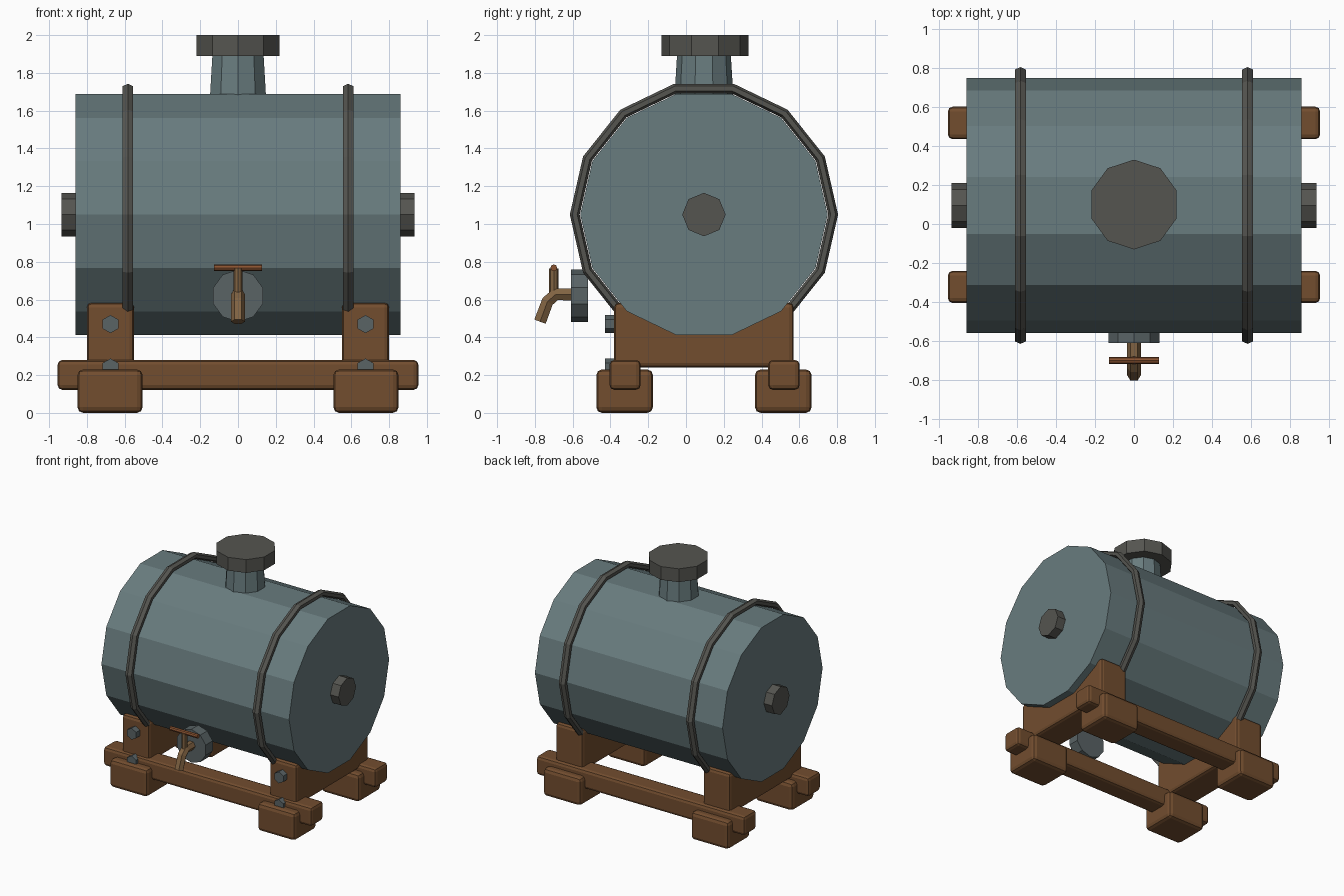
import bpy, bmesh
from math import radians
from mathutils import Matrix, Vector

if "Cube" in bpy.data.objects:
    bpy.data.objects.remove(bpy.data.objects["Cube"])


def material(name, rgb):
    m = bpy.data.materials.new(name)
    m.diffuse_color = (*rgb, 1)
    m.use_nodes = True
    m.node_tree.nodes["Principled BSDF"].inputs["Base Color"].default_value = m.diffuse_color
    return m


STEEL = material("blue_steel", (0.14, 0.20, 0.21))
IRON = material("dark_iron", (0.09, 0.09, 0.08))
BOLT = material("bolt_steel", (0.10, 0.125, 0.13))
WOOD = material("wood", (0.17, 0.075, 0.028))
BRASS = material("brass", (0.22, 0.125, 0.055))
COPPER = material("copper", (0.25, 0.085, 0.03))
CY, CZ = 0.095, 1.05          # tank axis


def add(name, bm, mat):
    bmesh.ops.recalc_face_normals(bm, faces=bm.faces)
    me = bpy.data.meshes.new(name)
    bm.to_mesh(me)
    bm.free()
    ob = bpy.data.objects.new(name, me)
    bpy.context.collection.objects.link(ob)
    me.materials.append(mat)
    return ob


def prism(name, axis, start, end, centre, n, r1, mat, r2=None):
    """n-sided cylinder or cone along an axis, from start to end."""
    rot = {"X": Matrix.Rotation(radians(90), 4, "Y"),
           "Y": Matrix.Rotation(radians(90), 4, "X"),
           "Z": Matrix.Identity(4)}[axis]
    loc = Vector(centre)
    loc["XYZ".index(axis)] = (start + end) / 2
    bm = bmesh.new()
    bmesh.ops.create_cone(bm, cap_ends=True, segments=n, radius1=r1,
                          radius2=r2 or r1, depth=abs(end - start),
                          matrix=Matrix.Translation(loc) @ rot)
    return add(name, bm, mat)


def block(name, x, y, z, bevel=0.025):
    """Bevelled timber given by its ranges."""
    size = [b - a for a, b in (x, y, z)]
    mid = [(a + b) / 2 for a, b in (x, y, z)]
    bm = bmesh.new()
    bmesh.ops.create_cube(bm, size=1, matrix=Matrix.Translation(mid) @ Matrix.Diagonal((*size, 1)))
    bmesh.ops.bevel(bm, geom=bm.edges[:], offset=bevel, segments=2,
                    profile=0.5, affect="EDGES")
    return add(name, bm, WOOD)


# Tank, filler neck and cap
prism("tank", "X", -0.86, 0.86, (0, CY, CZ), 14, 0.655, STEEL)
prism("filler_neck", "Z", 1.64, 1.90, (0, CY, 0), 10, 0.158, STEEL, 0.142)
prism("filler_cap", "Z", 1.89, 2.00, (0, 0.1, 0), 10, 0.23, IRON)

for s, side in ((-1, "left"), (1, "right")):
    # End plug and hoop
    prism(f"{side}_plug", "X", s * 0.85, s * 0.935, (0, CY, CZ), 8, 0.115, IRON)
    bpy.ops.mesh.primitive_torus_add(
        major_segments=14, minor_segments=6, major_radius=0.684, minor_radius=0.026,
        location=(s * 0.583, CY, CZ), rotation=(radians(90), 0, radians(90)))
    hoop = bpy.context.object
    hoop.name = f"{side}_hoop"
    hoop.scale.z = 1.25
    hoop.data.materials.append(IRON)

    # Cradle and feet
    xs = sorted((s * 0.55, s * 0.80))
    block(f"{side}_cradle", xs, (-0.38, 0.57), (0.24, 0.583))
    xf = sorted((s * 0.505, s * 0.85))
    block(f"{side}_front_foot", xf, (-0.475, -0.175), (0, 0.23), 0.03)
    block(f"{side}_back_foot", xf, (0.365, 0.665), (0, 0.23), 0.03)

    # Hex bolts on the front
    prism(f"{side}_cradle_bolt", "Y", -0.43, -0.36, (s * 0.675, 0, 0.47), 6, 0.048, BOLT)
    prism(f"{side}_beam_bolt", "Y", -0.43, -0.36, (s * 0.675, 0, 0.24), 6, 0.048, BOLT)

# Long beams
block("front_beam", (-0.955, 0.955), (-0.405, -0.24), (0.122, 0.28))
block("back_beam", (-0.955, 0.955), (0.435, 0.602), (0.122, 0.28))

# Tap: flange, stem, handle and spout
prism("tap_flange", "Y", -0.61, -0.518, (0, 0, 0.62), 10, 0.138, BOLT)
prism("tap_stem", "Z", 0.62, 0.765, (0, -0.70, 0), 8, 0.024, BRASS)
prism("tap_handle", "X", -0.127, 0.127, (0, -0.70, 0.768), 8, 0.018, COPPER)

curve = bpy.data.curves.new("tap_spout", "CURVE")
curve.dimensions = "3D"
curve.bevel_depth = 0.037
curve.bevel_resolution = 1
curve.use_fill_caps = True
path = [(-0.59, 0.627), (-0.69, 0.627), (-0.733, 0.59), (-0.773, 0.483)]
sp = curve.splines.new("POLY")
sp.points.add(len(path) - 1)
for p, (y, z) in zip(sp.points, path):
    p.co = (0, y, z, 1)
sp.use_smooth = False
spout = bpy.data.objects.new("tap_spout", curve)
bpy.context.collection.objects.link(spout)
curve.materials.append(BRASS)
bpy.ops.object.select_all(action="DESELECT")
spout.select_set(True)
bpy.context.view_layer.objects.active = spout
bpy.ops.object.convert(target="MESH")
